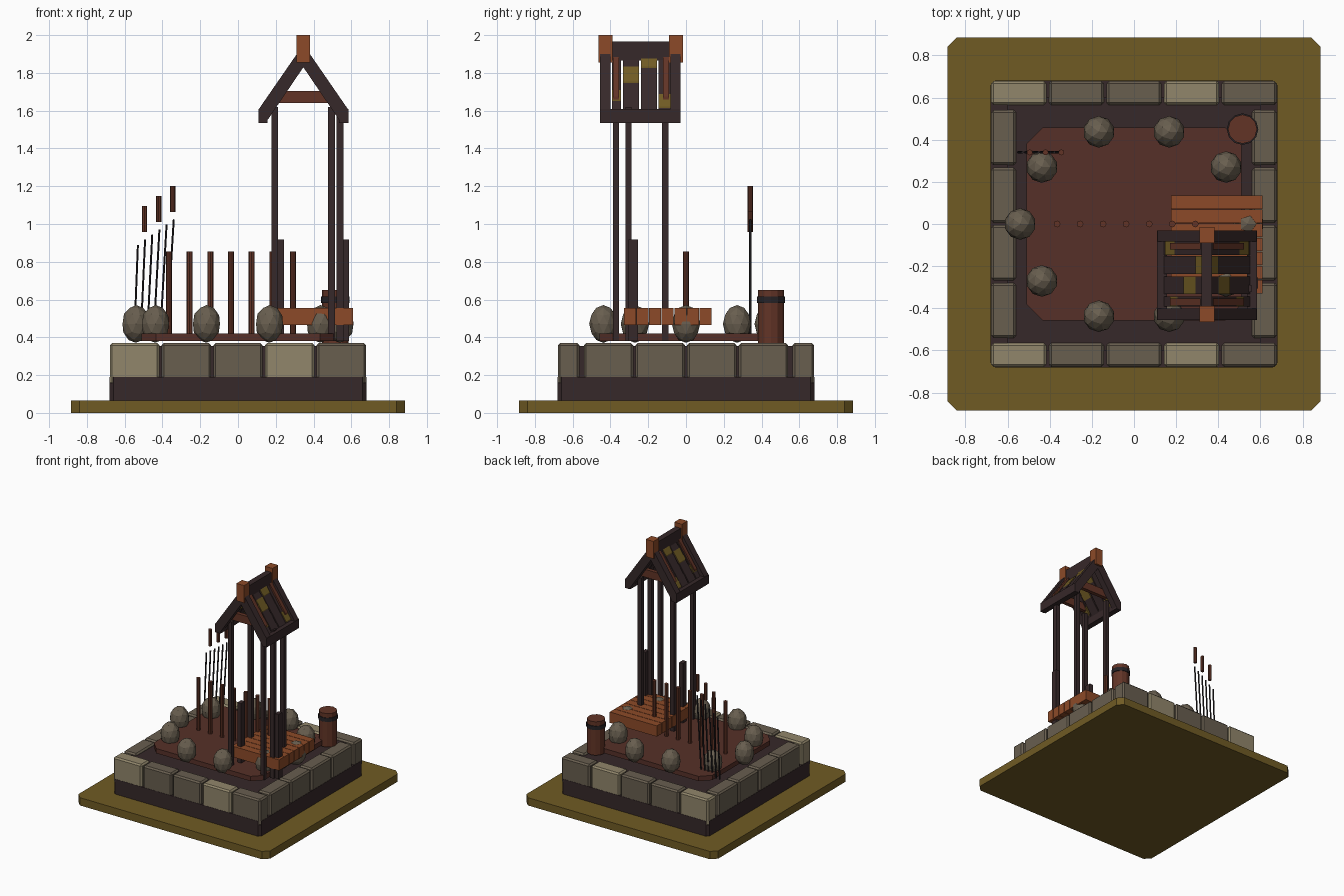
import bpy, bmesh, math
from mathutils import Vector

if "Cube" in bpy.data.objects:
    bpy.data.objects.remove(bpy.data.objects["Cube"])


def mat(name, r, g, b):
    lin = [((c / 255 + 0.055) / 1.055) ** 2.4 for c in (r, g, b)]
    m = bpy.data.materials.new(name)
    m.diffuse_color = (*lin, 1)
    m.use_nodes = True
    m.node_tree.nodes["Principled BSDF"].inputs["Base Color"].default_value = m.diffuse_color
    return m


OLIVE = mat("olive grass", 112, 91, 36)
DARK = mat("dark wood", 54, 40, 41)
STONE = mat("grey stone", 104, 94, 79)
LIGHT = mat("light stone", 145, 134, 107)
FLOOR = mat("red brown floor", 86, 48, 40)
BROWN = mat("brown wood", 98, 52, 38)
ORANGE = mat("orange wood", 140, 74, 40)
IRON = mat("black iron", 38, 34, 37)


def finish(bm, name, m):
    bmesh.ops.recalc_face_normals(bm, faces=bm.faces[:])
    me = bpy.data.meshes.new(name)
    bm.to_mesh(me)
    bm.free()
    me.materials.append(m)
    ob = bpy.data.objects.new(name, me)
    bpy.context.collection.objects.link(ob)
    return ob


def box(name, m, x0, x1, y0, y1, z0, z1, bevel=0):
    bm = bmesh.new()
    bmesh.ops.create_cube(bm, size=1)
    for v in bm.verts:
        v.co = Vector((x0 + (v.co.x + .5) * (x1 - x0), y0 + (v.co.y + .5) * (y1 - y0),
                       z0 + (v.co.z + .5) * (z1 - z0)))
    if bevel:
        bmesh.ops.bevel(bm, geom=bm.edges[:], offset=bevel, segments=1, affect='EDGES')
    return finish(bm, name, m)


def prism(name, m, pts, lo, hi, axis='Z'):
    """Extrude a flat outline along z (points x, y) or along y (points x, z)."""
    bm = bmesh.new()
    put = (lambda a, b, t: (a, b, t)) if axis == 'Z' else (lambda a, b, t: (a, t, b))
    f = bm.faces.new([bm.verts.new(put(a, b, lo)) for a, b in pts])
    top = bmesh.ops.extrude_face_region(bm, geom=[f])['geom']
    d = Vector(put(0, 0, hi - lo))
    bmesh.ops.translate(bm, vec=d, verts=[v for v in top if isinstance(v, bmesh.types.BMVert)])
    return finish(bm, name, m)


def slab(name, m, hx, hy, c, z0, z1):
    pts = [(hx - c, -hy), (hx, c - hy), (hx, hy - c), (hx - c, hy),
           (c - hx, hy), (-hx, hy - c), (-hx, c - hy), (c - hx, -hy)]
    return prism(name, m, pts, z0, z1)


def rod(name, m, a, b, r, sides=8, r2=None):
    a, b = Vector(a), Vector(b)
    bm = bmesh.new()
    bmesh.ops.create_cone(bm, cap_ends=True, segments=sides, radius1=r,
                          radius2=r if r2 is None else r2, depth=(b - a).length)
    rot = Vector((0, 0, 1)).rotation_difference(b - a).to_matrix().to_4x4()
    bmesh.ops.transform(bm, matrix=rot, verts=bm.verts[:])
    bmesh.ops.translate(bm, vec=(a + b) / 2, verts=bm.verts[:])
    return finish(bm, name, m)


# ground plate, foundation and raised floor
slab("ground_plate", OLIVE, .885, .885, .045, 0, .065)
slab("foundation", DARK, .68, .68, .02, .065, .19)
slab("earth_fill", DARK, .60, .60, .02, .19, .355)
slab("floor", FLOOR, .51, .457, .075, .38, .42)

# ring of stone blocks
for i in range(5):
    cx = (i - 2) * .2735
    for s in (-1, 1):
        y0, y1 = sorted((s * .678, s * .565))
        box("wall_stone", LIGHT if i in (0, 3) else STONE,
            cx - .131, cx + .131, y0, y1, .15, .37, .012)
for i in range(4):
    cy = (i - 1.5) * .2735
    for s in (-1, 1):
        x0, x1 = sorted((s * .678, s * .56))
        box("side_stone", STONE, x0, x1, cy - .131, cy + .131, .15, .37, .012)

# boulders on an ellipse
for i in range(10):
    a = i * math.tau / 10
    bm = bmesh.new()
    bmesh.ops.create_icosphere(bm, subdivisions=2, radius=1)
    bmesh.ops.scale(bm, vec=(.075, .075, .1), verts=bm.verts[:])
    bmesh.ops.translate(bm, vec=(.54 * math.cos(a), .46 * math.sin(a), .471), verts=bm.verts[:])
    finish(bm, "boulder", STONE)

# row of stakes
for i in range(7):
    x = -.365 + .1093 * i
    rod("stake", BROWN, (x, 0, .38), (x, 0, .855), .016)

# plank platform
for i in range(7):
    y = .135 - .0668 * i
    box("platform_plank", ORANGE, .175, .61, y - .063, y, .465, .555)

# leaning iron rods and the grips above them
for i in range(6):
    x = -.53 + .038 * i
    rod("iron_rod", IRON, (x - .02 - .004 * i, .34, .38), (x, .34, .89 + .027 * i), .006, 6)
for i in range(3):
    x, z = -.495 + .075 * i, .958 + .0525 * i
    rod("grip", BROWN, (x, .34, z), (x, .34, z + .137), .014)

# barrel with a hoop
rod("barrel", BROWN, (.515, .45, .37), (.515, .45, .65), .069, 12)
rod("barrel_hoop", IRON, (.515, .45, .583), (.515, .45, .615), .075, 12)

# tower posts and short stubs
for x, y in ((.195, -.37), (.195, -.11), (.495, -.37), (.495, -.11), (.54, -.305)):
    box("tower_post", DARK, x - .0175, x + .0175, y - .0165, y + .0165, .38, 1.62)
for x in (.225, .57):
    box("stub_post", DARK, x - .0175, x + .0175, -.305, -.255, .38, .918)

# roof: gables, ridge, finials, collar beams
CX, SLOPE = .346, 1.45
half = [(.238, 1.605), (.238, 1.535), (.2, 1.535)]
gable = ([(CX, 1.95)] + [(CX + d, z) for d, z in half] + [(CX, 1.83)]
         + [(CX - d, z) for d, z in reversed(half)])
for y0, y1, yf, yc in ((-.455, -.4, -.427, -.37), (-.082, -.03, -.052, -.105)):
    prism("gable_frame", DARK, gable, y0, y1, 'Y')
    box("finial", ORANGE, CX - .035, CX + .035, yf - .037, yf + .037, 1.855, 2.0)
    box("collar_beam", BROWN, CX - .15, CX + .15, yc - .016, yc + .016, 1.64, 1.705)
box("ridge_beam", DARK, CX - .025, CX + .025, -.44, -.04, 1.865, 1.965)


def sloped(name, m, s, d0, d1, ztop, thick, y0, y1):
    """Board lying along one roof slope (s = side), ztop = its height at the ridge."""
    pts = [(CX + s * d, ztop - SLOPE * d - t) for d, t in
           ((d0, 0), (d1, 0), (d1, thick), (d0, thick))]
    prism(name, m, pts, y0, y1, 'Y')


# roof slats with straw patches, battens and eaves, on both slopes
slats = [(-.392, -.343, .14, .175), (-.333, -.248, .055, .11),
         (-.238, -.153, .022, .055), (-.146, -.08, .155, .20)]
for s in (-1, 1):
    x0, x1 = sorted((CX + s * .19, CX + s * .238))
    box("eave_beam", DARK, x0, x1, -.452, -.032, 1.535, 1.61)
    for y0, y1, p0, p1 in slats:
        sloped("roof_slat", DARK, s, .01, .21, 1.905, .035, y0, y1)
        sloped("straw_patch", OLIVE, s, p0, p1, 1.913, .05, y0, y1)
    for y in (-.37, -.105):
        sloped("roof_batten", BROWN, s, .03, .175, 1.928, .04, y - .016, y + .016)
